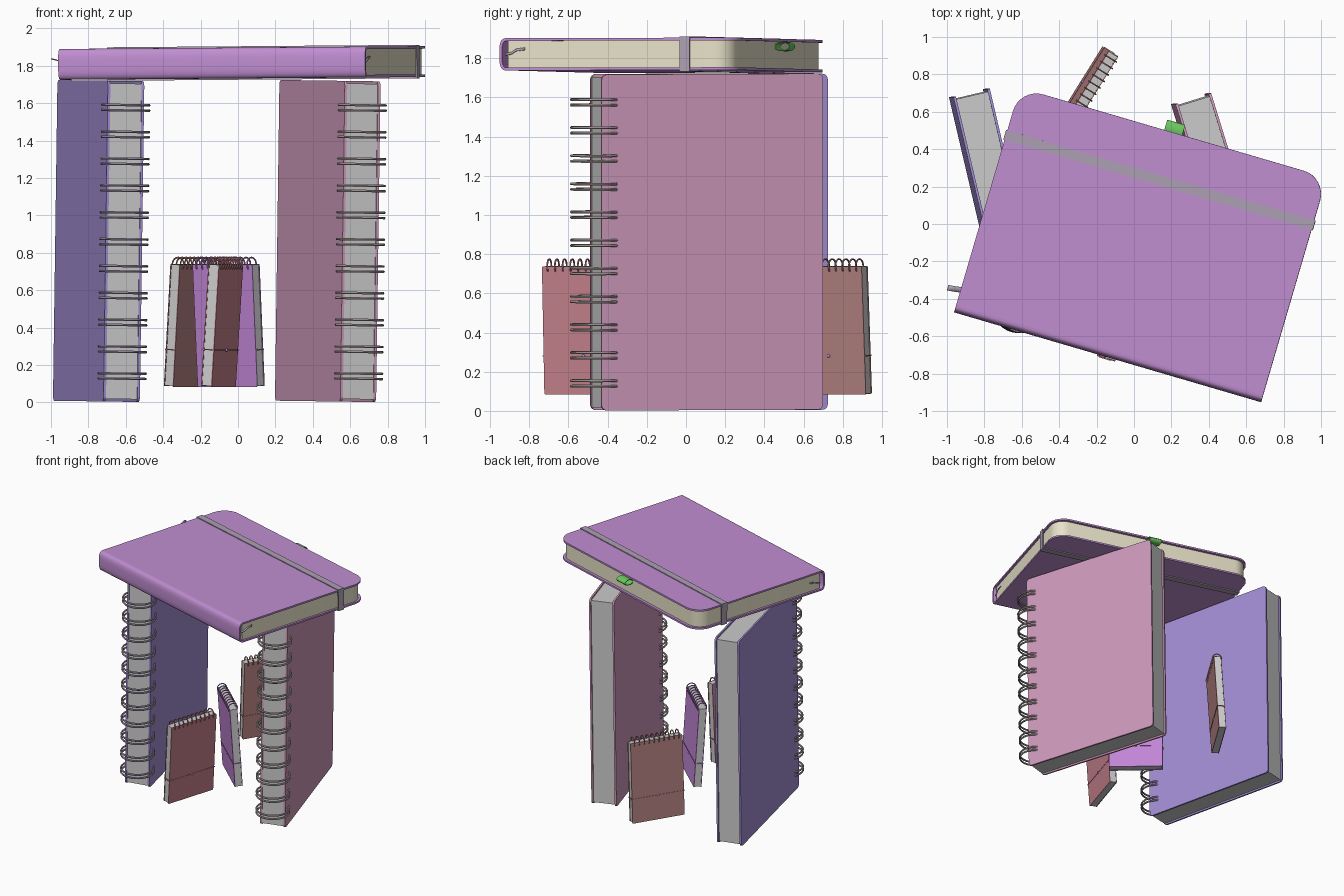
import bpy, bmesh
from math import sin, cos, pi, radians, copysign
from mathutils import Matrix, Vector

if "Cube" in bpy.data.objects:
    bpy.data.objects.remove(bpy.data.objects["Cube"])


def material(name, rgb):
    m = bpy.data.materials.new(name)
    m.diffuse_color = (*rgb, 1)
    m.use_nodes = True
    m.node_tree.nodes["Principled BSDF"].inputs["Base Color"].default_value = m.diffuse_color
    return m


PURPLE = material("purple_cover", (0.53, 0.27, 0.64))
VIOLET = material("violet_cover", (0.36, 0.27, 0.66))
PINK = material("pink_cover", (0.62, 0.32, 0.50))
RED = material("red_brown_cover", (0.55, 0.22, 0.26))
BROWN = material("brown_cover", (0.46, 0.22, 0.22))
ORCHID = material("orchid_cover", (0.54, 0.24, 0.68))
CREAM = material("cream_paper", (0.80, 0.76, 0.58))
BAND = material("grey_purple_band", (0.42, 0.35, 0.45))
GREEN = material("green_loop", (0.15, 0.58, 0.12))
WIRE = material("wire", (0.50, 0.42, 0.42))


def finish(name, bm, M, mat):
    bmesh.ops.recalc_face_normals(bm, faces=bm.faces)
    me = bpy.data.meshes.new(name)
    bm.to_mesh(me)
    bm.free()
    ob = bpy.data.objects.new(name, me)
    bpy.context.collection.objects.link(ob)
    ob.matrix_world = M
    if mat:
        me.materials.append(mat)
    return ob


def prism(name, pts, z0, z1, M, mat):
    """Extrude a 2D outline from z0 to z1."""
    bm = bmesh.new()
    f = bm.faces.new([bm.verts.new((x, y, z0)) for x, y in pts])
    ext = bmesh.ops.extrude_face_region(bm, geom=[f])
    vs = [g for g in ext["geom"] if isinstance(g, bmesh.types.BMVert)]
    bmesh.ops.translate(bm, verts=vs, vec=(0, 0, z1 - z0))
    return finish(name, bm, M, mat)


def plate(name, x0, x1, y0, y1, z0, z1, M, mat, near=0, far=0):
    """Box with rounded outline; near/far are corner radii at x0/x1."""
    pts = []
    for x, y, sx, sy, r, a in ((x1, y1, -1, -1, far, 0), (x0, y1, 1, -1, near, 90),
                               (x0, y0, 1, 1, near, 180), (x1, y0, -1, 1, far, 270)):
        n = 8 if r else 0
        for i in range(n + 1):
            t = radians(a + 90 * i / max(n, 1))
            pts.append((x + sx * r + r * cos(t), y + sy * r + r * sin(t)))
    return prism(name, pts, z0, z1, M, mat)


def shell(name, cx, cz, rx, rz, th, a0, a1, y0, y1, power, M, mat):
    """Bent sheet: (super)elliptic arc in XZ, run along Y."""
    def arc(a, b):
        out = []
        for i in range(25):
            t = radians(a0 + (a1 - a0) * i / 24)
            c, s = cos(t), sin(t)
            out.append((cx + a * copysign(abs(c) ** power, c),
                        cz + b * copysign(abs(s) ** power, s)))
        return out
    pts = arc(rx, rz) + arc(rx - th, rz - th)[::-1]
    return prism(name, pts, -y1, -y0, M @ Matrix.Rotation(pi / 2, 4, 'X'), mat)


def rings(name, cx, ys, rx, rz, wire, M, mat, seg=28, sides=6):
    """Wire loops in the XZ plane at each y."""
    bm = bmesh.new()
    for y in ys:
        grid = []
        for i in range(seg):
            a = 2 * pi * i / seg
            grid.append([bm.verts.new((cx + (rx + wire * cos(b)) * cos(a), y + wire * sin(b),
                                       (rz + wire * cos(b)) * sin(a)))
                         for b in (2 * pi * j / sides for j in range(sides))])
        for i in range(seg):
            p, q = grid[i], grid[(i + 1) % seg]
            for j in range(sides):
                k = (j + 1) % sides
                bm.faces.new((p[j], q[j], q[k], p[k]))
    return finish(name, bm, M, mat)


def ribbon(name, path, width, M, mat):
    bm = bmesh.new()
    w = Vector(width) / 2
    rows = [(bm.verts.new(Vector(p) - w), bm.verts.new(Vector(p) + w)) for p in path]
    for (a, b), (c, d) in zip(rows, rows[1:]):
        bm.faces.new((a, b, d, c))
    ob = finish(name, bm, M, mat)
    ob.modifiers.new("thickness", 'SOLIDIFY').thickness = 0.004


def frame(x, y, loc):
    """Local axes: x from binding outwards, y along the binding, z thickness."""
    x, y = Vector(x).normalized(), Vector(y).normalized()
    R = Matrix((x, y, x.cross(y))).transposed().to_4x4()
    return Matrix.Translation(loc) @ R


def spiral_book(name, M, w, h, t, c, ys, r, wire, mat, ring_mat, gap, corner):
    a, b, z = w / 2, h / 2, t / 2
    plate(name + "_pages", -a + gap / 2, a - gap, -b + gap, b - gap, -z + c, z - c, M, None)
    plate(name + "_back_cover", -a, a, -b, b, -z, -z + c, M, mat, corner, corner)
    plate(name + "_front_cover", -a, a, -b, b, z - c, z, M, mat, corner, corner)
    rings(name + "_rings", -a, ys, r, r, wire, M, ring_mat)


# Two standing spiral notebooks with twin wire loops
ring_ys = [-0.72 + 0.1435 * i + d for i in range(11) for d in (-0.014, 0.014)]
for name, ang, loc, mat, rmat in (("left_notebook", 13.2, (-0.745, 0.125, 0.863), VIOLET, BAND),
                                  ("right_notebook", 17.2, (0.48, 0.105, 0.863), PINK, WIRE)):
    a = radians(ang)
    M = frame((-sin(a), cos(a), 0), (0, 0, 1), (0, 0, 0))
    M = Matrix.Translation(loc) @ Matrix.Rotation(radians(0.8), 4, 'Y') @ M
    spiral_book(name, M, 1.183, 1.715, 0.2, 0.014, ring_ys, 0.125, 0.0075, mat, rmat, 0.014, 0.03)

# Three small top-bound notepads, leaning slightly
pad_ys = [-0.185 + 0.041 * i for i in range(10)]
for name, (dx, dy), loc, mat in (("front_notepad", (0.30, 0.954), (-0.085, -0.515, 0.412), RED),
                                 ("middle_notepad", (0.74, -0.67), (-0.05, -0.035, 0.412), ORCHID),
                                 ("rear_notepad", (0.53, 0.85), (-0.24, 0.74, 0.412), BROWN)):
    M = frame((-0.063 * dy, 0.063 * dx, -1), (dx, dy, 0), loc)
    spiral_book(name, M, 0.655, 0.43, 0.06, 0.005, pad_ys, 0.036, 0.0045, mat, mat, 0.004, 0.008)
    # thin elastic with a small button on both faces
    plate(name + "_elastic", 0.127, 0.133, -0.219, 0.219, -0.033, 0.033, M, mat)
    bm = bmesh.new()
    for z in (-0.032, 0.032):
        bmesh.ops.create_icosphere(bm, subdivisions=2, radius=0.009,
                                   matrix=Matrix.Translation((0.13, 0, z)))
    finish(name + "_buttons", bm, M, ORCHID)

# Hardback notebook lying on top
T = frame((0.281, 0.96, 0), (-0.96, 0.281, 0), (0, 0, 0))
T = Matrix.Translation((0.035, -0.111, 1.815)) @ Matrix.Rotation(radians(-0.45), 4, 'Y') @ T
H, Y, C = 0.0825, 0.855, 0.014
plate("top_book_upper_cover", -0.585, 0.625, -Y, Y, H - C, H, T, PURPLE, 0, 0.13)
plate("top_book_lower_cover", -0.585, 0.625, -Y, Y, -H, -H + C, T, PURPLE, 0, 0.13)
shell("top_book_spine", -0.585, 0, 0.042, H, C, 90, 270, -Y, Y, 0.65, T, PURPLE)
plate("top_book_pages", -0.585, 0.603, -0.838, 0.838, -H + C, H - C, T, CREAM, 0, 0.11)

# Elastic band round the hardback
x0, x1, e = 0.333, 0.387, 0.007
for s, side in ((1, "upper"), (-1, "lower")):
    z = sorted((s * H, s * (H + e)))
    plate("elastic_band_" + side, x0, x1, -Y - e, Y + e, *z, T, BAND)
    y = sorted((s * Y, s * (Y + e)))
    plate("elastic_band_end_" + side, x0, x1, *y, -H, H, T, BAND)

# Pen loop on the fore edge and the ribbon marker ends
shell("pen_loop", 0.64, 0.043, 0.042, 0.024, 0.005, 0, 359.5, -0.05, 0.05, 1, T, GREEN)
ribbon("ribbon_tail", [(-0.50, 0.82, 0.0), (-0.502, 0.86, 0.005), (-0.506, 0.89, 0.018),
                       (-0.51, 0.925, 0.028)], (0.03, 0, 0), T, BAND)
ribbon("ribbon_head", [(-0.60, -0.842, 0.0), (-0.565, -0.846, 0.006), (-0.54, -0.848, 0.022),
                       (-0.495, -0.844, 0.028)], (0, 0.004, 0.012), T, BAND)

# Smooth curved surfaces, keep hard edges
bpy.ops.object.select_all(action='SELECT')
bpy.context.view_layer.objects.active = bpy.data.objects["top_book_spine"]
bpy.ops.object.shade_smooth_by_angle(angle=radians(35))
